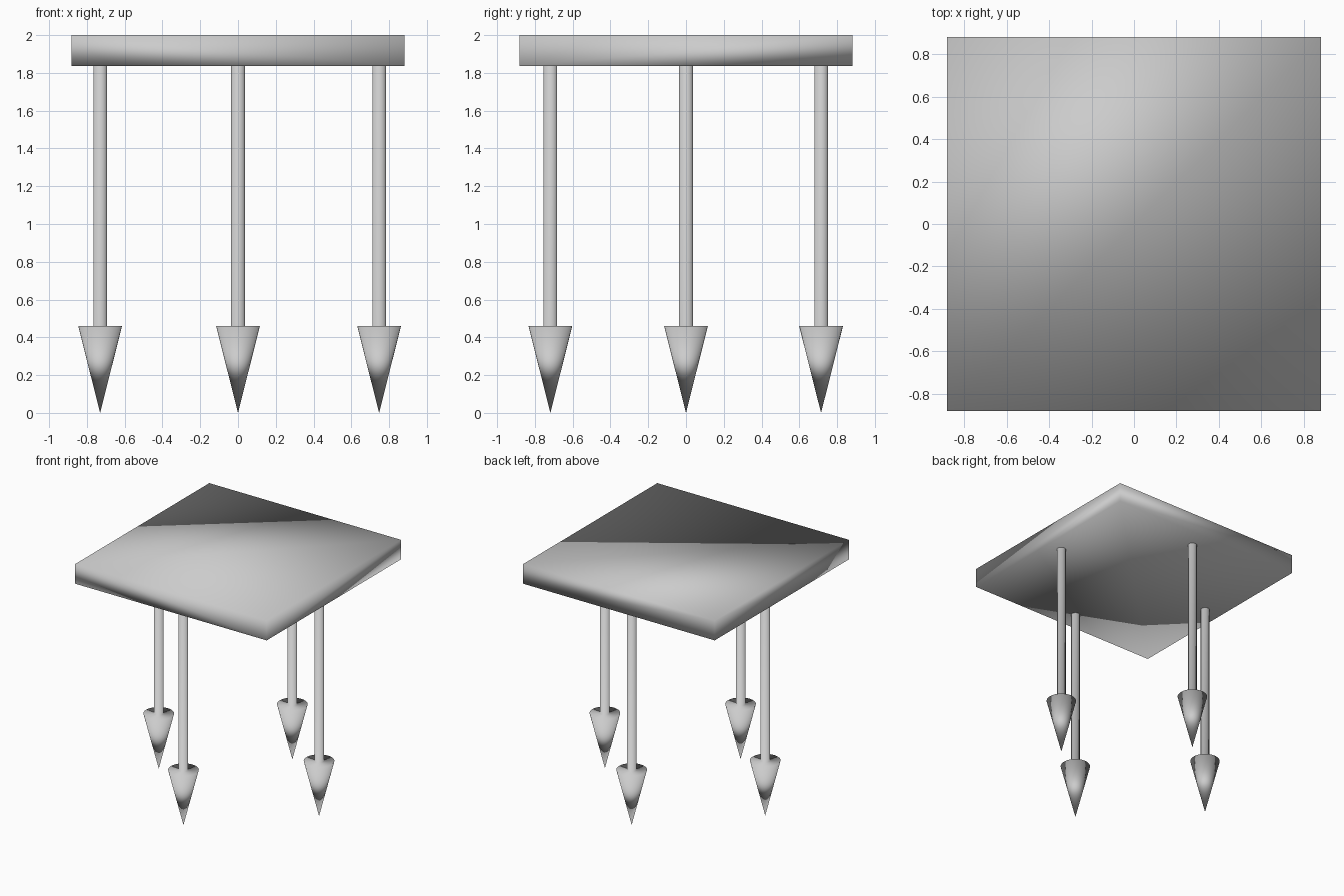
import bpy
import bmesh
from math import tau
from mathutils import Vector

if "Cube" in bpy.data.objects:
    bpy.data.objects.remove(bpy.data.objects["Cube"], do_unlink=True)

grey = bpy.data.materials.new("light_grey")
grey.use_nodes = True
COLOUR = (0.6, 0.6, 0.6, 1)
grey.diffuse_color = COLOUR
grey.node_tree.nodes["Principled BSDF"].inputs["Base Color"].default_value = COLOUR

SLAB_BOTTOM, TOP, HALF = 1.836, 2.0, 0.882
FOOT_TOP, FOOT_RADIUS, LEG_RADIUS = 0.46, 0.116, 0.036
SIDES = 32


def add_part(name, bm, location):
    """Make an object whose vertex normals average all touching triangles equally."""
    bmesh.ops.recalc_face_normals(bm, faces=bm.faces)
    for face in bm.faces:
        face.smooth = True
    normals = [sum((f.normal for f in v.link_faces), Vector()).normalized()
               for v in bm.verts]
    mesh = bpy.data.meshes.new(name)
    bm.to_mesh(mesh)
    bm.free()
    mesh.normals_split_custom_set_from_vertices(normals)
    mesh.materials.append(grey)
    part = bpy.data.objects.new(name, mesh)
    part.location = location
    bpy.context.collection.objects.link(part)


def on_diagonal(normal, co):
    """Tell whether a corner of a slab face lies on the diagonal that splits it."""
    if abs(normal.z) > 0.5:
        return co.x * co.y > 0
    if abs(normal.x) > 0.5:
        return co.y * co.z > 0
    return co.x * co.z < 0


# Square table top, softly shaded across its split faces
bm = bmesh.new()
bmesh.ops.create_cube(bm, size=1)
bm.normal_update()
for face in list(bm.faces):
    start, end = [v for v in face.verts if on_diagonal(face.normal, v.co)]
    bmesh.utils.face_split(face, start, end)
bmesh.ops.scale(bm, vec=(2 * HALF, 2 * HALF, TOP - SLAB_BOTTOM), verts=bm.verts)
add_part("table_top", bm, (0, 0, (SLAB_BOTTOM + TOP) / 2))

# Four legs in a diamond layout, each turned in one piece with its pointed foot
profile = [(0, 0), (FOOT_RADIUS, FOOT_TOP), (LEG_RADIUS, FOOT_TOP),
           (LEG_RADIUS, SLAB_BOTTOM), (0, SLAB_BOTTOM)]
spots = {"right": (-0.73, 0), "left": (0.747, 0), "front": (0, -0.718), "back": (0, 0.715)}
for side, (x, y) in spots.items():
    bm = bmesh.new()
    points = [bm.verts.new((r, 0, z)) for r, z in profile]
    edges = [bm.edges.new(pair) for pair in zip(points, points[1:])]
    bmesh.ops.spin(bm, geom=points + edges, cent=(0, 0, 0), axis=(0, 0, 1),
                   angle=tau, steps=SIDES)
    bmesh.ops.remove_doubles(bm, verts=bm.verts, dist=0.0001)
    bmesh.ops.triangulate(bm, faces=bm.faces, quad_method='FIXED')
    add_part(side + "_leg", bm, (x, y, 0))
